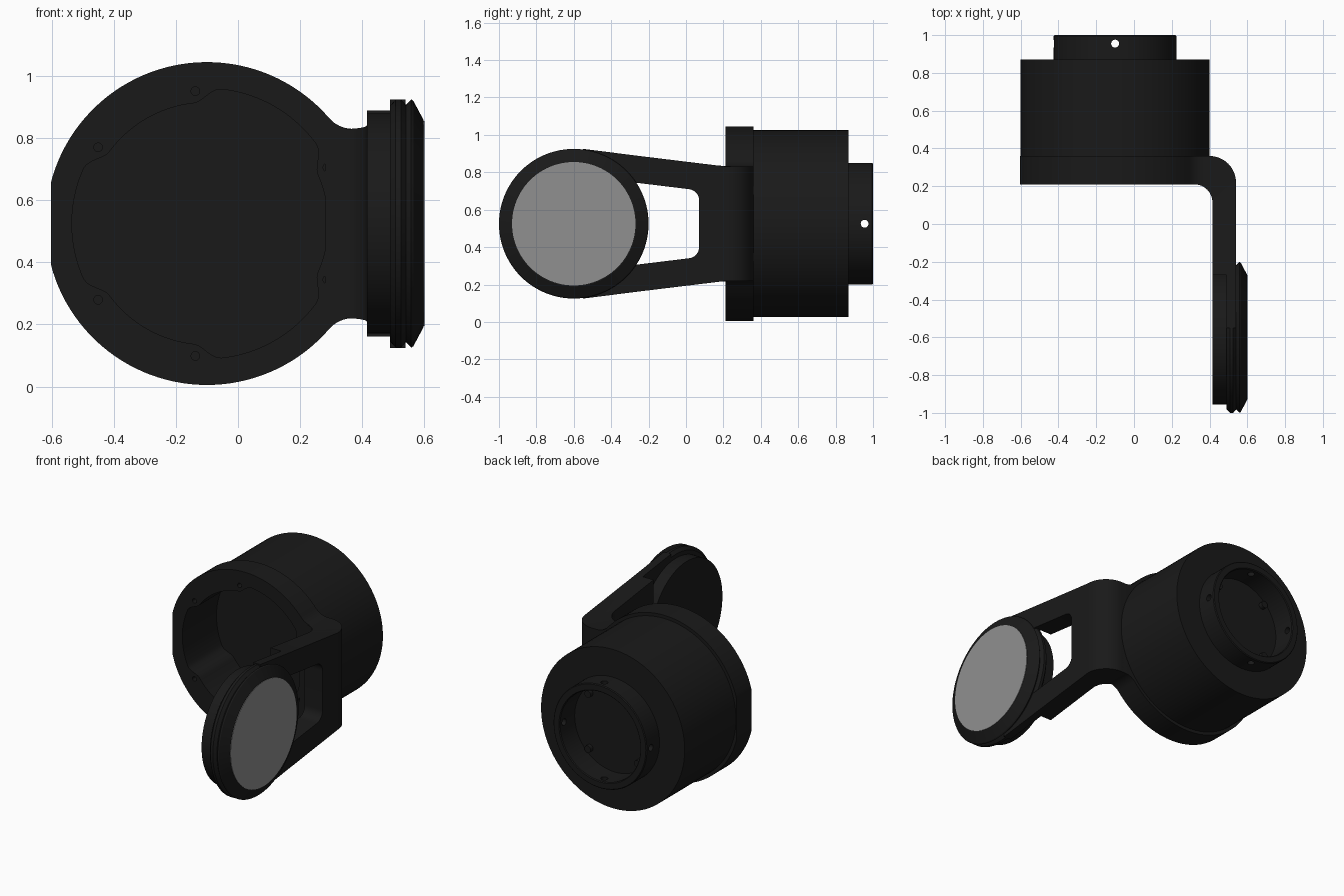
import bpy, bmesh
from math import sin, cos, pi, radians, sqrt, atan2, degrees

if "Cube" in bpy.data.objects:
    bpy.data.objects.remove(bpy.data.objects["Cube"])

CX, CZ = -0.1, 0.525          # housing axis (runs along y)
PY = -0.6                     # end disc centre (axis along x)


def material(name, v):
    m = bpy.data.materials.new(name)
    m.diffuse_color = (v, v, v, 1)
    m.use_nodes = True
    m.node_tree.nodes["Principled BSDF"].inputs["Base Color"].default_value = m.diffuse_color
    return m


BLACK, GREY = material("black", 0.01), material("grey", 0.28)


def loft(name, rings, mat=BLACK):
    """Skin a stack of equal closed rings and cap both ends."""
    bm = bmesh.new()
    vr = [[bm.verts.new(p) for p in r] for r in rings]
    n = len(vr[0])
    for a, b in zip(vr, vr[1:]):
        for i in range(n):
            j = (i + 1) % n
            bm.faces.new((a[i], a[j], b[j], b[i]))
    bm.faces.new(vr[0])
    bm.faces.new(vr[-1])
    bmesh.ops.recalc_face_normals(bm, faces=bm.faces)
    me = bpy.data.meshes.new(name)
    bm.to_mesh(me)
    bm.free()
    me.materials.append(mat)
    ob = bpy.data.objects.new(name, me)
    bpy.context.collection.objects.link(ob)
    return ob


def place(axis, u, v, w):
    """u, v span the plane across the axis; w runs along it."""
    return {'X': (w, u, v), 'Y': (u, w, v), 'Z': (u, v, w)}[axis]


def prism(name, pts, axis, a, b, mat=BLACK):
    return loft(name, [[place(axis, u, v, w) for u, v in pts] for w in (a, b)], mat)


def arc(cx, cy, r, a, b, n):
    return [(cx + r * cos(radians(a + (b - a) * i / n)),
             cy + r * sin(radians(a + (b - a) * i / n))) for i in range(n + 1)]


def lathe(name, prof, axis, cu, cv, mat=BLACK, n=96):
    return loft(name, [[place(axis, *p, w) for p in arc(cu, cv, r, 0, 360, n)[:-1]]
                       for r, w in prof], mat)


def cut(ob, *cutters):
    for c in cutters:
        m = ob.modifiers.new("cut", 'BOOLEAN')
        m.operation, m.solver, m.object = 'DIFFERENCE', 'EXACT', c
        bpy.context.view_layer.objects.active = ob
        bpy.ops.object.modifier_apply(modifier=m.name)


# mounting flange: circle trimmed flat on the left, filleted into a neck on the right
R, H, F = 0.52, 0.305, 0.10
dx = sqrt((R + F) ** 2 - (H + F) ** 2)
t = degrees(atan2(H + F, dx))
top = [(0.40, CZ + H)] + arc(CX + dx, CZ + H + F, F, 270, 180 + t, 8)
rim = [(max(x, -0.603), z) for x, z in arc(CX, CZ, R, t, 360 - t, 96)[1:-1]]
bottom = [(x, 2 * CZ - z) for x, z in reversed(top)]
flange = prism("mounting_flange", top + rim + bottom, 'Y', 0.21, 0.36)

# housing drum with hollow rear collar
housing = lathe("housing", [(0.5, 0.36), (0.5, 0.87), (0.325, 0.87), (0.325, 0.995),
                            (0.32, 1.0), (0.285, 1.0), (0.28, 0.995), (0.28, 0.85)],
                'Y', CX, CZ)

# front cavity with three wide lobes
cavity_pts = []
for i in range(180):
    a = i * 2
    d = abs((a - 60 + 60) % 120 - 60)
    s = min(1, max(0, (36 - d) / 12))
    r = 0.39 + 0.045 * s * s * (3 - 2 * s)
    cavity_pts.append((CX + r * cos(radians(a)), CZ + r * sin(radians(a))))
cavity = prism("cavity_cutter", cavity_pts, 'Y', 0.1, 0.55)

# cover screw holes and collar pin holes
screws = [lathe("screw_cutter", [(0.014, 0.15), (0.014, 0.25)], 'Y',
                CX + 0.428 * cos(radians(a)), CZ + 0.428 * sin(radians(a)), n=16)
          for c in (60, 180, 300) for a in (c - 35, c + 35)]
pins = [lathe("pin_cutter", [(0.021, -0.6), (0.021, 0.6)], 'X', 0.955, CZ, n=24),
        lathe("pin_cutter", [(0.021, 0), (0.021, 1.1)], 'Z', CX, 0.955, n=24)]
cut(flange, cavity, *screws)
cut(housing, cavity, *pins)

# small screw heads on the collar floor
heads = [lathe("collar_screw", [(0.022, 0.84), (0.022, 0.875)], 'Y',
               CX + 0.245 * cos(a), CZ + 0.245 * sin(a), n=20)
         for a in (pi / 4 + k * pi / 2 for k in range(4))]


# bent arm, widening toward the end disc
def half(y):
    return H + max(0, 0.2 - y) * 0.127


def section(o, i):
    return [(*o, CZ - half(o[1])), (*o, CZ + half(o[1])),
            (*i, CZ + half(i[1])), (*i, CZ - half(i[1]))]


outer = [(0.34, 0.36)] + arc(0.40, 0.22, 0.14, 90, 0, 12) + [(0.54, -0.27)]
inner = [(0.28, 0.21)] + arc(0.32, 0.115, 0.095, 90, 0, 12) + [(0.415, -0.27)]
arm = loft("arm", [section(o, i) for o, i in zip(outer, inner)])
plate = loft("arm_plate", [section((0.54, y), (0.49, y)) for y in (-0.25, -0.55)])

# tapered window through the arm
corner = arc(0.01, CZ + 0.125, 0.06, 82, 0, 8)
upper = [(-0.6, CZ + 0.26)] + corner
window = prism("window_cutter", upper + [(y, 2 * CZ - z) for y, z in reversed(upper)],
               'X', 0.3, 0.7)
cut(arm, window)
cut(plate, window)

# grooved end disc and its grey cap
disc = lathe("end_disc", [(0.355, 0.415), (0.355, 0.49), (0.38, 0.49), (0.4, 0.508),
                          (0.4, 0.525), (0.382, 0.541), (0.4, 0.558), (0.395, 0.565),
                          (0.335, 0.597)], 'X', PY, CZ)
cap = lathe("disc_cap", [(0.33, 0.59), (0.33, 0.6)], 'X', PY, CZ, GREY)

for c in [cavity, window] + screws + pins:
    bpy.data.objects.remove(c)
for ob in bpy.data.objects:
    ob.select_set(True)
bpy.context.view_layer.objects.active = housing
bpy.ops.object.shade_smooth_by_angle(angle=radians(25))
